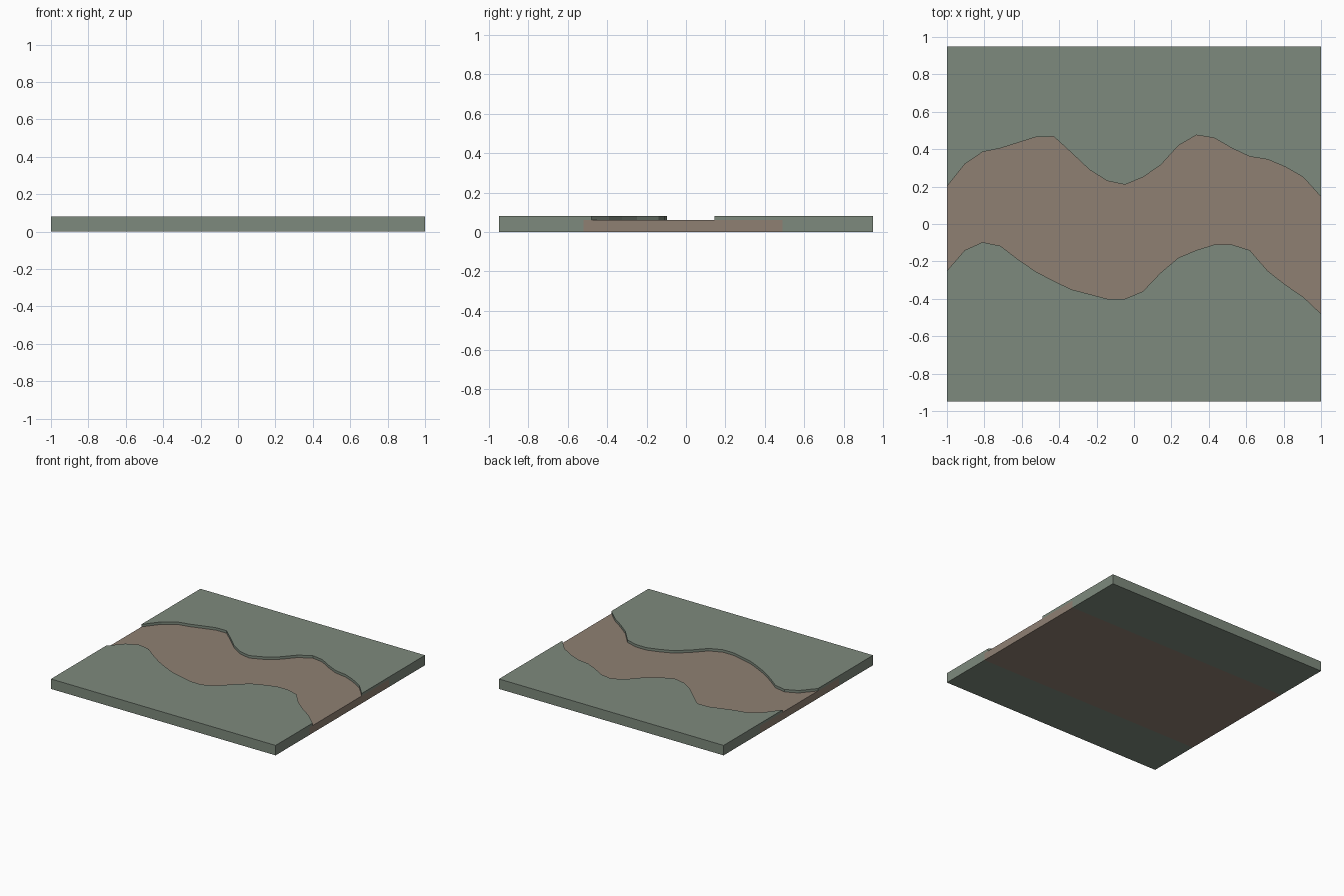
import bpy

if "Cube" in bpy.data.objects:
    bpy.data.objects.remove(bpy.data.objects["Cube"])

HALF_X, HALF_Y = 1.0, 0.95
TOP, BED_TOP = 0.08, 0.06
SEAM_BACK, SEAM_FRONT = 0.49, -0.52   # straight edges of the bed slab under the banks

# Shoreline y values at evenly spaced x stations
BACK = [0.20, 0.32, 0.385, 0.405, 0.435, 0.465, 0.467, 0.38, 0.29, 0.23, 0.21,
        0.25, 0.315, 0.42, 0.475, 0.46, 0.405, 0.36, 0.345, 0.305, 0.25, 0.145]
FRONT = [-0.25, -0.14, -0.097, -0.117, -0.19, -0.255, -0.305, -0.35, -0.375, -0.40, -0.40,
         -0.36, -0.26, -0.18, -0.14, -0.11, -0.11, -0.14, -0.25, -0.325, -0.39, -0.48]


def material(name, rgb):
    mat = bpy.data.materials.new(name)
    mat.diffuse_color = (*rgb, 1)
    mat.use_nodes = True
    mat.node_tree.nodes["Principled BSDF"].inputs["Base Color"].default_value = mat.diffuse_color
    return mat


def loft(name, sections, mat, flip=False):
    """Join a row of equal closed (y, z) sections along x and cap both ends."""
    n, m = len(sections), len(sections[0])
    verts = [(-HALF_X + 2 * HALF_X * i / (n - 1), y, z)
             for i, sec in enumerate(sections) for y, z in sec]
    faces = [(i * m + j, i * m + (j + 1) % m, (i + 1) * m + (j + 1) % m, (i + 1) * m + j)
             for i in range(n - 1) for j in range(m)]
    faces += [tuple(reversed(range(m))), tuple(range((n - 1) * m, n * m))]
    if flip:
        faces = [tuple(reversed(f)) for f in faces]
    mesh = bpy.data.meshes.new(name)
    mesh.from_pydata(verts, [], faces)
    mesh.materials.append(mat)
    obj = bpy.data.objects.new(name, mesh)
    bpy.context.collection.objects.link(obj)
    return obj


def bank(name, shore, outer, seam, mat, flip):
    """Raised bank: full depth outside the seam, thin lip over the bed up to the shore."""
    loft(name, [[(outer, 0), (outer, TOP), (y, TOP), (y, BED_TOP),
                 (seam, BED_TOP), (seam, 0)] for y in shore], mat, flip)


green = material("bank_green", (0.208, 0.254, 0.205))
brown = material("bed_brown", (0.275, 0.216, 0.171))

# Green banks either side of the channel
bank("back_bank", BACK, HALF_Y, SEAM_BACK, green, False)
bank("front_bank", FRONT, -HALF_Y, SEAM_FRONT, green, True)

# Brown channel bed
loft("channel_bed", [[(SEAM_FRONT, 0), (SEAM_BACK, 0), (SEAM_BACK, BED_TOP),
                      (SEAM_FRONT, BED_TOP)]] * 2, brown)
